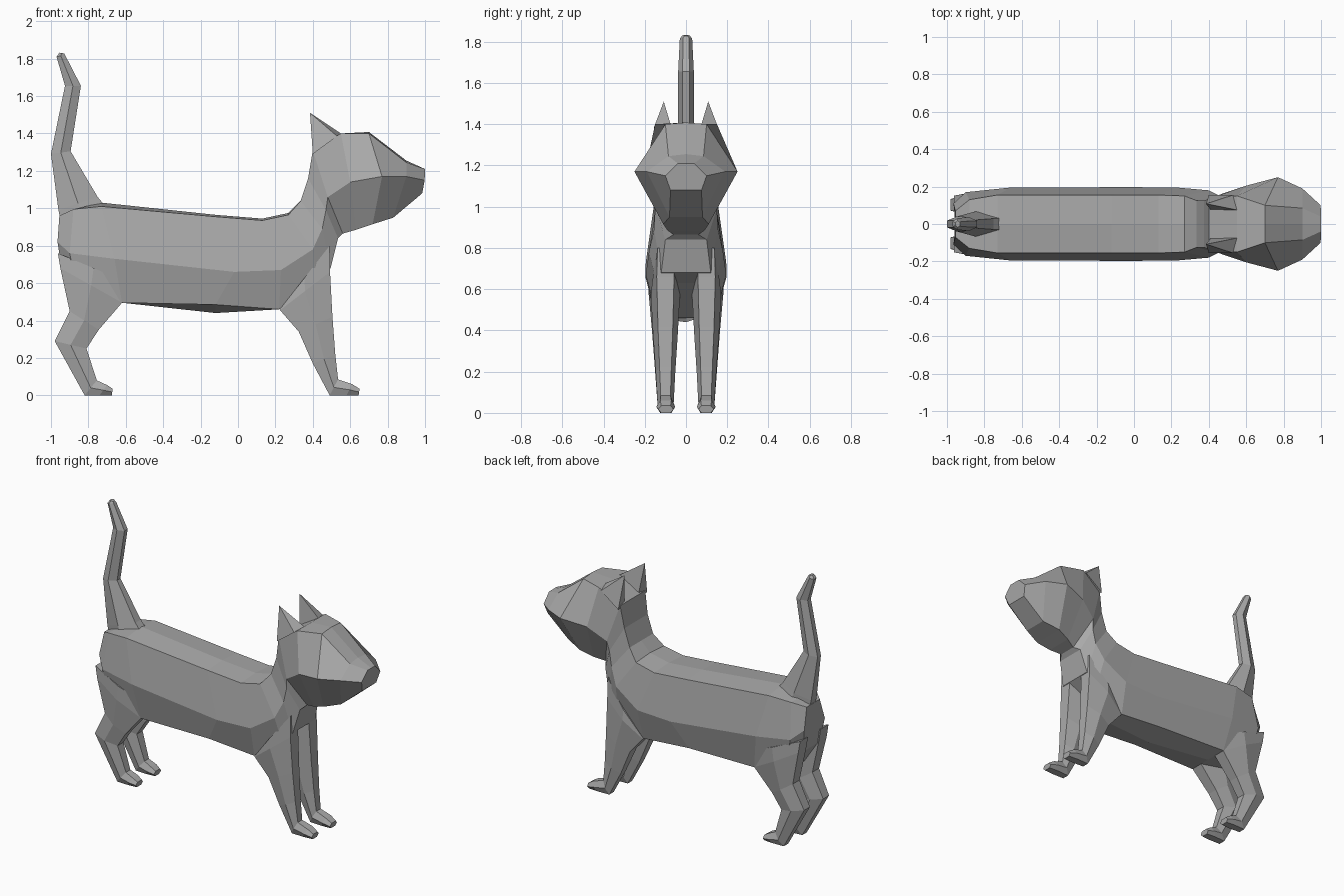
import bpy, bmesh

grey = bpy.data.materials.new("plain grey")
grey.diffuse_color = (0.4, 0.4, 0.4, 1)


def finish(name, bm):
    bmesh.ops.recalc_face_normals(bm, faces=bm.faces)
    me = bpy.data.meshes.new(name)
    bm.to_mesh(me)
    bm.free()
    me.materials.append(grey)
    ob = bpy.data.objects.new(name, me)
    bpy.context.collection.objects.link(ob)
    return ob


def loft(name, rings):
    """Skin a closed, capped tube through rings of equal point count."""
    bm = bmesh.new()
    rows = [[bm.verts.new(p) for p in r] for r in rings]
    n = len(rows[0])
    for a, b in zip(rows, rows[1:]):
        for i in range(n):
            j = (i + 1) % n
            bm.faces.new((a[i], a[j], b[j], b[i]))
    bm.faces.new(rows[0])
    bm.faces.new(rows[-1])
    return finish(name, bm)


def body_ring(xt, zt, wt, xm, zm, wm, xb, zb, wb, up=0.0, down=0.0):
    """Eight-sided section: top, widest and bottom levels plus centre points."""
    half = [(xt, wt, zt), (xm, wm, zm), (xb, wb, zb)]
    return ([(xt, 0, zt + up)] + half + [(xb, 0, zb - down)]
            + [(x, -y, z) for x, y, z in reversed(half)])


def limb_ring(x0, z0, x1, z1, y0, y1, k=0.6):
    """Six-sided section between a back point and a front point."""
    c, h = (y0 + y1) / 2, (y1 - y0) / 2
    xm, zm = (x0 + x1) / 2, (z0 + z1) / 2
    return [(x0, c - k * h, z0), (x0, c + k * h, z0), (xm, c + h, zm),
            (x1, c + k * h, z1), (x1, c - k * h, z1), (xm, c - h, zm)]


def mirrored(ob):
    m = ob.modifiers.new("mirror", 'MIRROR')
    m.use_axis = (False, True, False)
    m.use_mirror_merge = False


# Torso, neck and head as one skin
torso = [
    (-.955, .96, .07, -.965, .82, .11, -.94, .66, .09),
    (-.88, .995, .13, -.90, .76, .17, -.85, .52, .13),
    (-.73, 1.01, .155, -.66, .73, .195, -.62, .495, .155, .02),
    (-.12, .955, .155, -.02, .66, .197, -.12, .485, .14, .01, .045),
    (.13, .935, .155, .23, .67, .195, .22, .46, .14, .01),
    (.27, .965, .15, .40, .78, .18, .42, .63, .14, .01),
    (.335, 1.04, .125, .45, .89, .155, .495, .68, .12),
    (.375, 1.16, .125, .47, .99, .15, .535, .84, .10),
]
head = [
    (.40, 1.31, .135, .48, 1.06, .165, .56, .865, .06),
    (.55, 1.40, .15, .60, 1.14, .205, .63, .885, .09),
    (.70, 1.40, .10, .77, 1.17, .25, .72, .915, .11, .008),
    (.90, 1.245, .085, .90, 1.17, .19, .83, .95, .08, .01),
    (1.0, 1.21, .04, .998, 1.15, .10, .985, 1.08, .075),
]
loft("body_and_head", [body_ring(*r) for r in torso + head])

# Tail
tail = [(-.94, .90, -.70, 1.00, -.07, .07), (-.96, .99, -.75, 1.06, -.065, .065),
        (-1.0, 1.29, -.895, 1.305, -.04, .04), (-.925, 1.655, -.84, 1.655, -.038, .038),
        (-.97, 1.81, -.925, 1.82, -.03, .03), (-.955, 1.832, -.93, 1.828, -.018, .018)]
loft("tail", [limb_ring(*r, 0.45) for r in tail])

# Legs with paws
front = [(.22, .455, .49, .80, .03, .165), (.225, .455, .492, .66, .03, .17),
         (.325, .34, .505, .42, .04, .16), (.40, .17, .52, .22, .052, .147),
         (.49, 0, .535, .085, .06, .138), (.58, 0, .61, .06, .053, .143),
         (.645, 0, .65, .035, .06, .135)]
hind = [(-.963, .76, -.58, .60, .04, .18), (-.95, .68, -.62, .495, .04, .182),
        (-.90, .45, -.745, .35, .045, .165), (-.98, .29, -.81, .25, .05, .155),
        (-.82, 0, -.755, .08, .06, .138), (-.74, 0, -.70, .055, .053, .143),
        (-.675, 0, -.67, .035, .06, .135)]
for name, rings in (("front_legs", front), ("hind_legs", hind)):
    mirrored(loft(name, [limb_ring(*r) for r in rings]))

# Ears: four-sided pyramids leaning back
bm = bmesh.new()
base = [bm.verts.new(p) for p in ((.40, .155, 1.29), (.41, .075, 1.30),
                                  (.55, .075, 1.40), (.53, .155, 1.385))]
tip = bm.verts.new((.385, .108, 1.51))
bm.faces.new(base)
for i in range(4):
    bm.faces.new((base[i], base[(i + 1) % 4], tip))
mirrored(finish("ears", bm))
